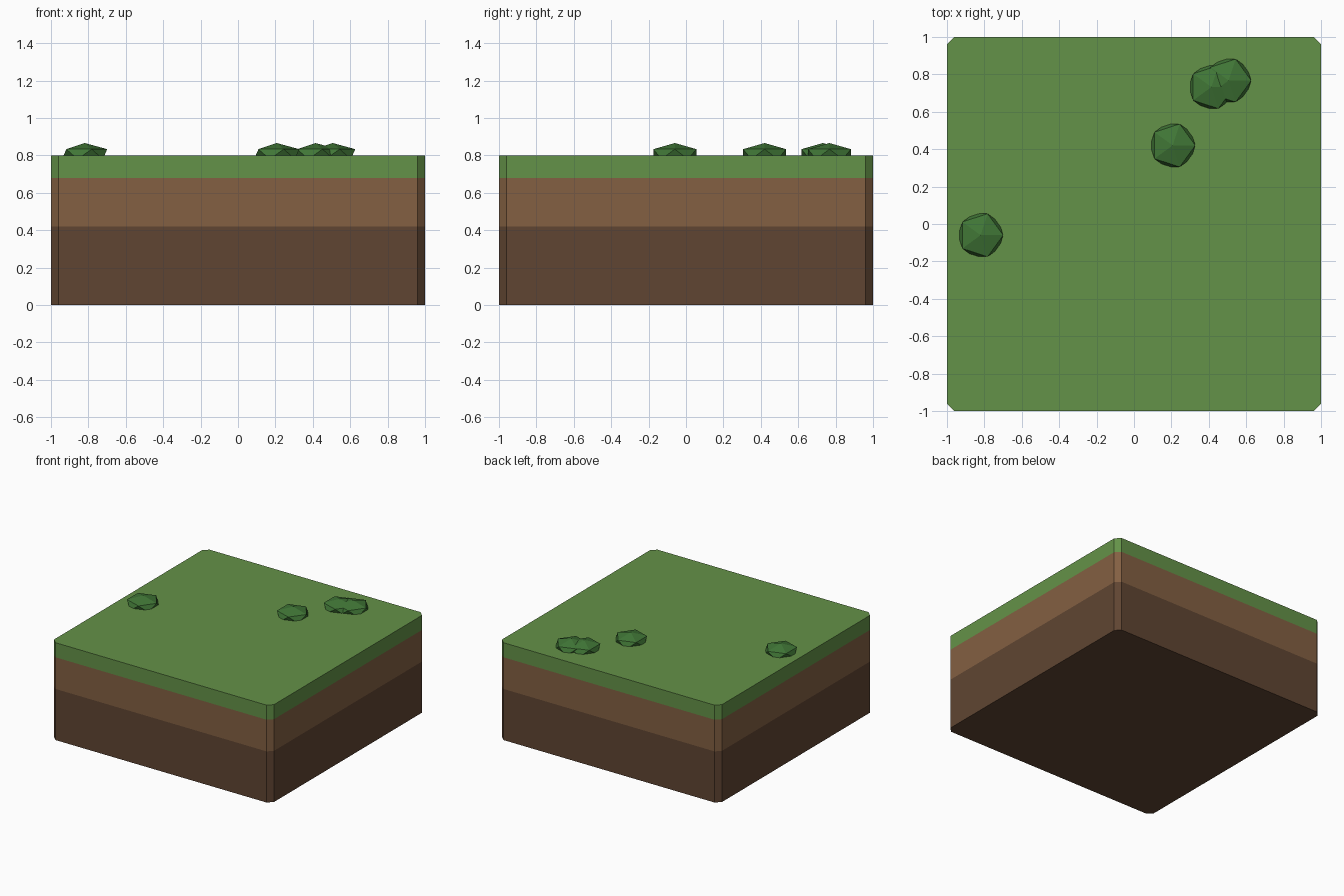
import bpy, bmesh

if "Cube" in bpy.data.objects:
    bpy.data.objects.remove(bpy.data.objects["Cube"])


def material(name, rgb):
    # rgb is given as 0-255 screen colour, stored as linear
    m = bpy.data.materials.new(name)
    lin = [((c / 255 + 0.055) / 1.055) ** 2.4 for c in rgb]
    m.diffuse_color = (*lin, 1)
    m.use_nodes = True
    m.node_tree.nodes["Principled BSDF"].inputs["Base Color"].default_value = m.diffuse_color
    return m


grass = material("grass", (100, 146, 72))
soil = material("soil", (131, 96, 66))
deep_soil = material("deep_soil", (96, 69, 50))
leaf = material("leaf", (64, 118, 54))

# Ground block: chamfered square extruded upward in three coloured layers
c = 0.96
outline = [(-c, -1), (c, -1), (1, -c), (1, c), (c, 1), (-c, 1), (-1, c), (-1, -c)]
levels = [0, 0.42, 0.68, 0.80]
bm = bmesh.new()
rings = [[bm.verts.new((x, y, z)) for x, y in outline] for z in levels]
bm.faces.new(rings[0][::-1])
for layer, (lo, hi) in enumerate(zip(rings, rings[1:])):
    for i in range(8):
        j = (i + 1) % 8
        bm.faces.new((lo[i], lo[j], hi[j], hi[i])).material_index = layer
bm.faces.new(rings[-1]).material_index = 2
mesh = bpy.data.meshes.new("ground_block")
bm.to_mesh(mesh)
bm.free()
for m in (deep_soil, soil, grass):
    mesh.materials.append(m)
bpy.context.collection.objects.link(bpy.data.objects.new("ground_block", mesh))

# Low grass tufts: squashed icosahedra half sunk into the turf
for n, (x, y) in enumerate([(-0.82, -0.06), (0.207, 0.42), (0.414, 0.732), (0.506, 0.767)]):
    bpy.ops.mesh.primitive_ico_sphere_add(subdivisions=1, radius=0.135, location=(x, y, 0.807))
    tuft = bpy.context.object
    tuft.name = f"grass_tuft_{n + 1}"
    tuft.scale.z = 0.44
    tuft.data.materials.append(leaf)
